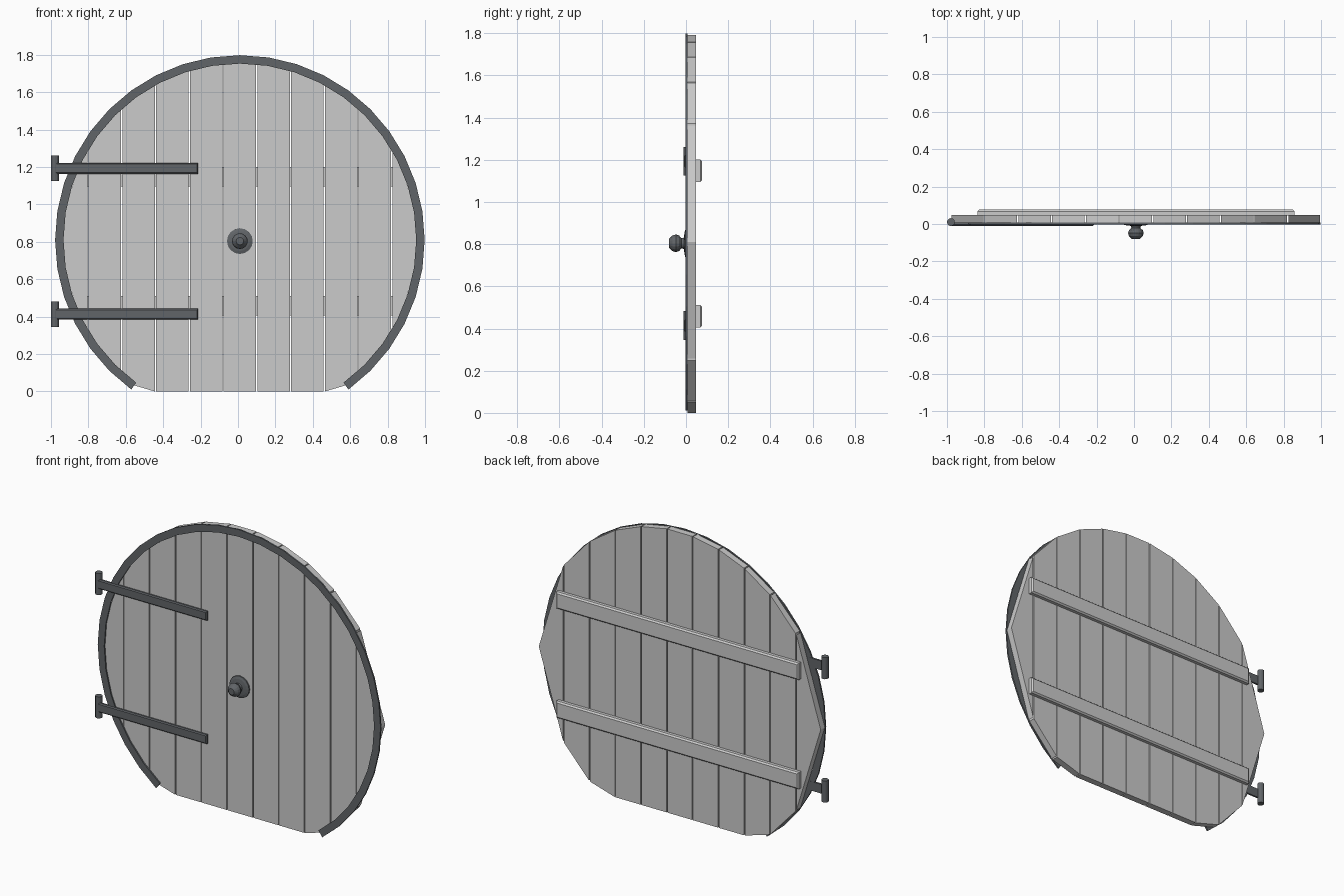
import bpy, bmesh, math
from mathutils import Vector

if "Cube" in bpy.data.objects:
    bpy.data.objects.remove(bpy.data.objects["Cube"])

CX, CZ, R = 0.01, 0.81, 0.985

iron = bpy.data.materials.new("dark_iron")
iron.diffuse_color = (0.12, 0.13, 0.14, 1)
iron.use_nodes = True
iron.node_tree.nodes["Principled BSDF"].inputs["Base Color"].default_value = iron.diffuse_color


def finish(name, bm, mat=None):
    bmesh.ops.recalc_face_normals(bm, faces=bm.faces[:])
    me = bpy.data.meshes.new(name)
    bm.to_mesh(me)
    bm.free()
    ob = bpy.data.objects.new(name, me)
    bpy.context.collection.objects.link(ob)
    if mat:
        me.materials.append(mat)
    return ob


def slab(name, outline, y0, y1, mat=None):
    """Extrude an x-z outline from y0 to y1."""
    bm = bmesh.new()
    f = bm.faces.new([bm.verts.new((x, y0, z)) for x, z in outline])
    ext = bmesh.ops.extrude_face_region(bm, geom=[f])
    for v in ext["geom"]:
        if isinstance(v, bmesh.types.BMVert):
            v.co.y = y1
    return finish(name, bm, mat)


def bar(name, x0, x1, y0, y1, z0, z1, inset, side, mat=None):
    """Box whose outer face (at y0 or y1) has chamfered edges."""
    ob = slab(name, [(x0, z0), (x1, z0), (x1, z1), (x0, z1)], y0, y1, mat)
    bm = bmesh.new()
    bm.from_mesh(ob.data)
    edges = [e for e in bm.edges if all(abs(v.co.y - side) < 1e-5 for v in e.verts)]
    bmesh.ops.bevel(bm, geom=edges, offset=inset, segments=1, affect='EDGES')
    bm.to_mesh(ob.data)
    bm.free()
    return ob


def half_height(d):
    return math.sqrt(max(0, R * R - d * d))


# Planks: nine full boards with straight-cut ends
pitch, gap = 0.1805, 0.006
for i in range(-4, 5):
    a, b = (i - 0.5) * pitch + gap / 2, (i + 0.5) * pitch - gap / 2
    ha, hb = half_height(a), half_height(b)
    slab("plank", [(CX + a, max(0, CZ - ha)), (CX + b, max(0, CZ - hb)),
                   (CX + b, CZ + hb), (CX + a, CZ + ha)], 0.006, 0.048)

# Triangular end planks
for s in (-1, 1):
    d = 4.5 * pitch + gap / 2
    h = half_height(d)
    slab("end_plank", [(CX + s * d, CZ - h), (CX + s * R, CZ), (CX + s * d, CZ + h)],
         0.006, 0.048)

# Iron rim, open at the bottom
bm = bmesh.new()
rings = []
for k in range(33):
    t = math.radians(-54 + 9 * k)
    rings.append([bm.verts.new((CX + r * math.cos(t), y, CZ + r * math.sin(t)))
                  for r, y in ((0.988, -0.003), (0.943, -0.003), (0.943, 0.007), (0.988, 0.007))])
for p, q in zip(rings, rings[1:]):
    for j in range(4):
        bm.faces.new((p[j], p[(j + 1) % 4], q[(j + 1) % 4], q[j]))
bm.faces.new(rings[0])
bm.faces.new(rings[-1])
finish("iron_rim", bm, iron)

# Back battens
for z in (0.458, 1.148):
    bar("batten", CX - 0.847, CX + 0.847, 0.046, 0.077, z - 0.053, z + 0.053, 0.009, 0.077)

# Hinge straps and pins
for z in (0.414, 1.193):
    bar("hinge_strap", -0.98, -0.213, -0.010, 0.008, z - 0.029, z + 0.029, 0.006, -0.010, iron)
    bm = bmesh.new()
    bmesh.ops.create_cone(bm, cap_ends=True, segments=12, radius1=0.021, radius2=0.021, depth=0.136)
    bmesh.ops.translate(bm, verts=bm.verts[:], vec=Vector((-0.979, 0.01, z)))
    finish("hinge_pin", bm, iron)

# Door knob with back plate, lathed about the y axis
profile = [(0.020, -0.081), (0.037, -0.064), (0.042, -0.048), (0.037, -0.033),
           (0.024, -0.022), (0.027, -0.010), (0.053, -0.007), (0.069, -0.002), (0.069, 0.008)]
bm = bmesh.new()
n = 16
loops = [[bm.verts.new((CX + r * math.cos(2 * math.pi * k / n), y,
                        0.804 + r * math.sin(2 * math.pi * k / n))) for k in range(n)]
         for r, y in profile]
for p, q in zip(loops, loops[1:]):
    for k in range(n):
        bm.faces.new((p[k], p[(k + 1) % n], q[(k + 1) % n], q[k]))
bm.faces.new(loops[0])
bm.faces.new(loops[-1])
finish("door_knob", bm, iron)
